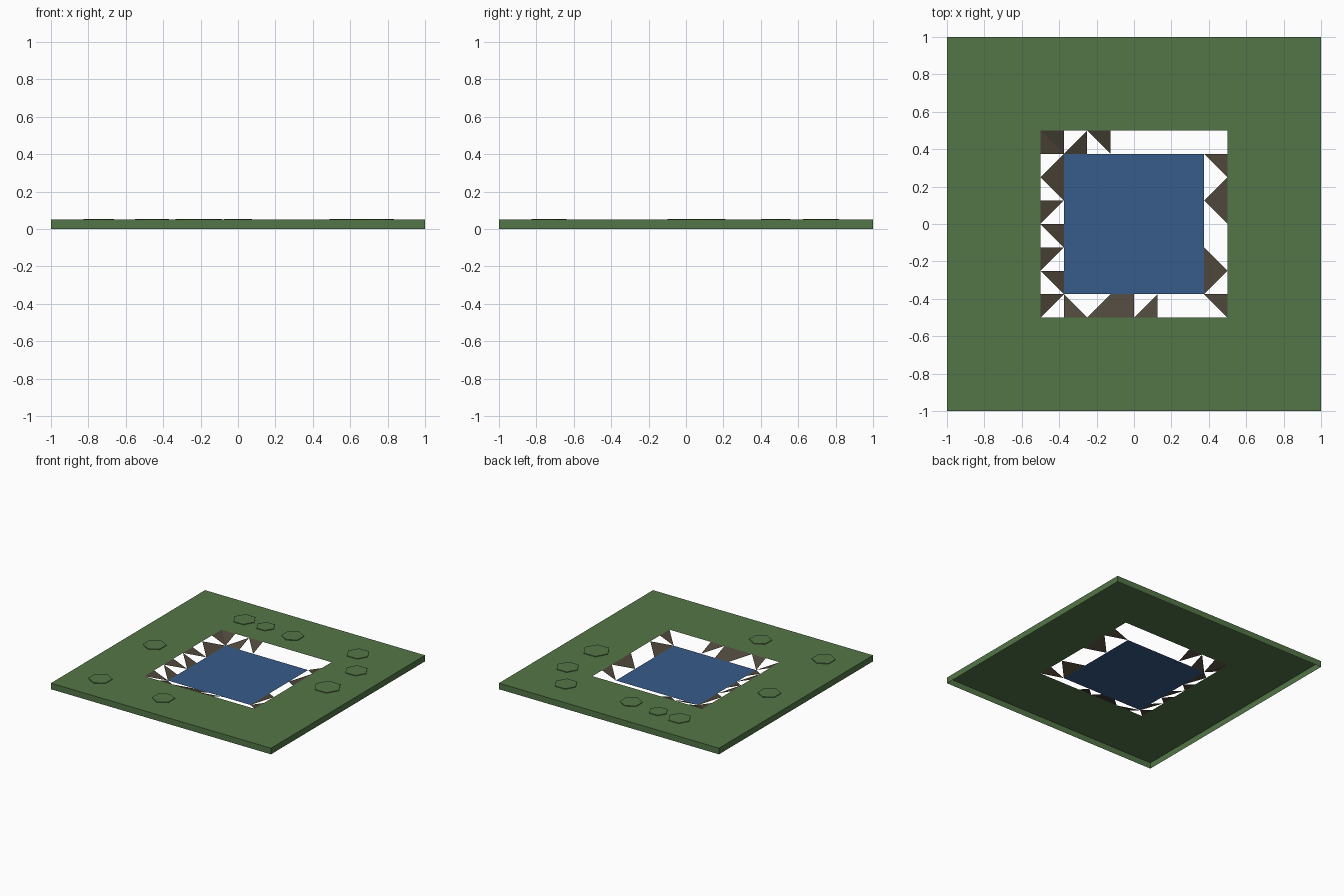
import bpy
import bmesh
import math

cube = bpy.data.objects.get("Cube")
if cube:
    bpy.data.objects.remove(cube, do_unlink=True)

TOP = 0.05      # height of the lawn
CELL = 0.125    # width of one bank tile
HOLE = 0.5      # half width of the opening


def material(name, rgb):
    mat = bpy.data.materials.new(name)
    mat.use_nodes = True
    colour = (*rgb, 1)
    mat.diffuse_color = colour
    bsdf = mat.node_tree.nodes["Principled BSDF"]
    bsdf.inputs["Base Color"].default_value = colour
    bsdf.inputs["Roughness"].default_value = 0.9
    return mat


def finish(bm, name, mat):
    mesh = bpy.data.meshes.new(name)
    bm.to_mesh(mesh)
    bm.free()
    mesh.materials.append(mat)
    obj = bpy.data.objects.new(name, mesh)
    bpy.context.collection.objects.link(obj)
    return obj


grass = material("grass green", (0.086, 0.18, 0.063))
earth = material("earth brown", (0.078, 0.063, 0.044))
blue = material("water blue", (0.038, 0.107, 0.258))

# Lawn: flat square with a square opening and a thin skirt, open below
bm = bmesh.new()
bmesh.ops.create_grid(bm, x_segments=4, y_segments=4, size=1)
bmesh.ops.translate(bm, verts=bm.verts, vec=(0, 0, TOP))
middle = [f for f in bm.faces
          if max(abs(c) for c in f.calc_center_median()[:2]) < HOLE]
bmesh.ops.delete(bm, geom=middle, context='FACES')
rim = [e for e in bm.edges if e.is_boundary
       and max(abs(c) for v in e.verts for c in v.co[:2]) > 0.9]
skirt = bmesh.ops.extrude_edge_only(bm, edges=rim)["geom"]
for v in skirt:
    if isinstance(v, bmesh.types.BMVert):
        v.co.z = 0
bmesh.ops.recalc_face_normals(bm, faces=bm.faces)
finish(bm, "lawn", grass)

# Pond surface
bm = bmesh.new()
bmesh.ops.create_grid(bm, x_segments=1, y_segments=1, size=HOLE - CELL)
finish(bm, "pond_water", blue)

# Sloping banks: q, e, z, c put the right angle at top left, top right,
# bottom left, bottom right; # is a whole tile
BANKS = ["#ce.....",
         "c......e",
         "e......c",
         "q......e",
         "e.......",
         "q......z",
         "e......q",
         "qzc#c..e"]
CORNERS = {"q": (0, 0), "z": (0, 1), "c": (1, 1), "e": (1, 0)}
LOOP = "qzce"   # counter-clockwise
bm = bmesh.new()


def bank_vert(col, row):
    x, y = -HOLE + col * CELL, HOLE - row * CELL
    outer = max(abs(x), abs(y)) > HOLE - CELL / 2
    return bm.verts.new((x, y, TOP if outer else 0))


for row, line in enumerate(BANKS):
    for col, tile in enumerate(line):
        if tile == ".":
            continue
        for right_angle in ("ze" if tile == "#" else tile):
            i = LOOP.index(right_angle)
            tri = [LOOP[i - 1], right_angle, LOOP[(i + 1) % 4]]
            bm.faces.new([bank_vert(col + CORNERS[k][0], row + CORNERS[k][1])
                          for k in tri])
bmesh.ops.remove_doubles(bm, verts=bm.verts, dist=0.001)
finish(bm, "pond_banks", earth)

# Low hexagonal turf patches: x, y, radius, turn in degrees
PATCHES = [(-0.74, -0.73, 0.09, 30), (-0.75, -0.01, 0.088, 30),
           (-0.16, -0.74, 0.085, 30), (-0.46, 0.74, 0.09, 0),
           (-0.26, 0.73, 0.075, 0), (0, 0.71, 0.085, 30),
           (0.58, 0.73, 0.09, 0), (0.74, 0.48, 0.09, 0),
           (0.73, 0.12, 0.105, 0)]
for n, (x, y, radius, turn) in enumerate(PATCHES, 1):
    bm = bmesh.new()
    ring = [math.radians(turn + 60 * k) for k in range(6)]
    low, high = [[bm.verts.new((x + radius * math.cos(a),
                                y + radius * math.sin(a), z)) for a in ring]
                 for z in (TOP, TOP + 0.005)]
    bm.faces.new(high)
    for k in range(6):
        j = (k + 1) % 6
        bm.faces.new((low[k], low[j], high[j], high[k]))
    finish(bm, f"turf_patch_{n}", grass)
